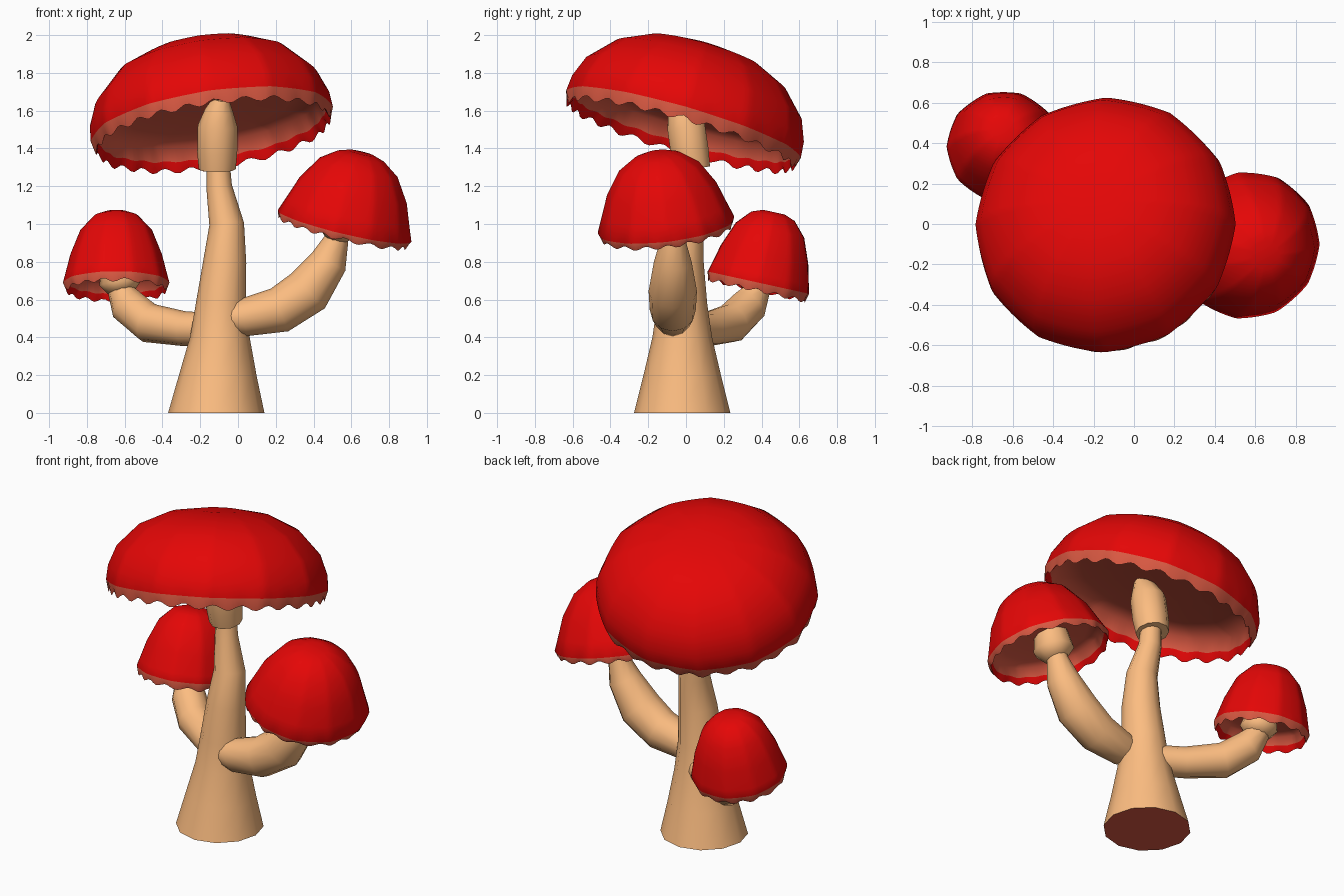
import bpy, bmesh, math
from mathutils import Vector

if "Cube" in bpy.data.objects:
    bpy.data.objects.remove(bpy.data.objects["Cube"])


def material(name, colour):
    m = bpy.data.materials.new(name)
    m.diffuse_color = (*colour, 1)
    m.use_nodes = True
    m.node_tree.nodes["Principled BSDF"].inputs["Base Color"].default_value = m.diffuse_color
    return m


RED = material("cap_red", (0.78, 0.002, 0.002))
CREAM = material("stem_cream", (0.98, 0.51, 0.22))
SALMON = material("gill_salmon", (0.70, 0.10, 0.055))


def finish(name, bm, mats, angle):
    bmesh.ops.recalc_face_normals(bm, faces=bm.faces)
    me = bpy.data.meshes.new(name)
    bm.to_mesh(me)
    bm.free()
    for m in mats:
        me.materials.append(m)
    ob = bpy.data.objects.new(name, me)
    bpy.context.collection.objects.link(ob)
    bpy.ops.object.select_all(action='DESELECT')
    ob.select_set(True)
    bpy.context.view_layer.objects.active = ob
    bpy.ops.object.shade_smooth_by_angle(angle=math.radians(angle))
    return ob


def bridge(bm, a, b, mat=0):
    n = len(a)
    for i in range(n):
        f = bm.faces.new((a[i], a[(i + 1) % n], b[(i + 1) % n], b[i]))
        f.material_index = mat


def tube(name, points, sides=12, base_mat=0):
    """Tapered tube through (x, y, z, radius) points."""
    bm = bmesh.new()
    pts = [Vector(p[:3]) for p in points]
    rings = []
    for i, p in enumerate(points):
        d = pts[min(i + 1, len(pts) - 1)] - pts[max(i - 1, 0)]
        if p[2] == 0:
            d = Vector((0, 0, 1))
        q = Vector((0, 0, 1)).rotation_difference(d)
        ring = []
        for k in range(sides):
            a = math.tau * k / sides
            ring.append(bm.verts.new(pts[i] + q @ Vector((p[3] * math.cos(a), p[3] * math.sin(a), 0))))
        rings.append(ring)
    for a, b in zip(rings, rings[1:]):
        bridge(bm, a, b)
    bm.faces.new(rings[0]).material_index = base_mat
    bm.faces.new(rings[-1])
    return finish(name, bm, [CREAM, SALMON], 60)


def cap(name, centre, slope, dome, ceiling, sides, waves, amp, lip):
    """Tilted dome with a scalloped lip and a hollow underside."""
    bm = bmesh.new()
    n = waves * 6
    q = Vector((0, 0, 1)).rotation_difference(Vector((-slope[0], -slope[1], 1)))
    R = dome[-1][0]
    # rows of radius, height, scallop amount, material of the band that ends there
    rows = [(r, h, 0, 0) for r, h in dome]
    rows += [(R - lip * 0.5, -lip, 1, 1), (R - lip * 1.1, lip * 0.3, 0.3, 0),
             (R - lip * 1.6, ceiling * 0.7, 0, 1), (R * 0.7, ceiling * 0.9, 0, 1),
             (R * 0.3, ceiling, 0, 1)]
    rings = []
    for r, h, w, _ in rows:
        ring = []
        for k in range(n):
            a = math.tau * k / n
            t = (a % (math.tau / sides)) - math.pi / sides
            flat = math.cos(math.pi / sides) / math.cos(t)
            rr = r * (0.5 + 0.5 * flat)
            z = h + w * amp * math.cos(waves * a + 0.8 * math.sin(3 * a))
            ring.append(bm.verts.new(Vector(centre) + q @ Vector((rr * math.cos(a), rr * math.sin(a), z))))
        rings.append(ring)
    for i in range(len(rings) - 1):
        bridge(bm, rings[i], rings[i + 1], rows[i + 1][3])
    bm.faces.new(rings[0])
    bm.faces.new(rings[-1]).material_index = 1
    return finish(name, bm, [RED, SALMON], 75)


# Caps
cap("main_cap", (-0.135, -0.02, 1.505), (0.15, -0.29),
    [(0.13, 0.46), (0.31, 0.43), (0.47, 0.355), (0.595, 0.225), (0.64, 0.11), (0.648, 0.025)],
    0.13, 12, 25, 0.015, 0.035)
cap("right_cap", (0.56, -0.105, 0.985), (-0.24, 0.12),
    [(0.07, 0.405), (0.13, 0.385), (0.215, 0.325), (0.295, 0.2), (0.335, 0.09), (0.367, 0.005)],
    0.09, 11, 17, 0.01, 0.027)
cap("left_cap", (-0.645, 0.38, 0.675), (0.0, -0.22),
    [(0.06, 0.397), (0.12, 0.375), (0.19, 0.30), (0.242, 0.17), (0.27, 0.06), (0.282, 0.015)],
    0.08, 10, 14, 0.01, 0.027)

# Main stem and its collar
tube("main_stem", [(-0.115, -0.02, 0, 0.255), (-0.105, -0.02, 0.2, 0.205), (-0.095, -0.02, 0.4, 0.158),
                   (-0.09, -0.02, 0.58, 0.132), (-0.07, -0.02, 0.8, 0.114), (-0.06, 0, 1.0, 0.092),
                   (-0.1, 0.025, 1.2, 0.068), (-0.108, 0.035, 1.42, 0.055)], base_mat=1)
tube("main_collar", [(-0.11, 0.035, 1.29, 0.098), (-0.11, 0.02, 1.38, 0.106), (-0.108, 0, 1.52, 0.105),
                     (-0.1, -0.025, 1.6, 0.075), (-0.09, -0.04, 1.66, 0.045)], 10)

# Side branches with flared collars
tube("right_branch", [(-0.035, -0.07, 0.5, 0.08), (0.03, -0.07, 0.505, 0.1), (0.22, -0.07, 0.545, 0.122),
                      (0.37, -0.07, 0.645, 0.128), (0.48, -0.07, 0.8, 0.1), (0.52, -0.07, 0.92, 0.065),
                      (0.54, -0.08, 1.08, 0.05)])
tube("right_collar", [(0.522, -0.075, 0.92, 0.062), (0.535, -0.085, 0.985, 0.12), (0.55, -0.09, 1.09, 0.1)], 10)
tube("left_branch", [(-0.1, 0.02, 0.44, 0.09), (-0.28, 0.12, 0.445, 0.092), (-0.47, 0.24, 0.475, 0.105),
                     (-0.58, 0.33, 0.565, 0.1), (-0.62, 0.375, 0.65, 0.07), (-0.63, 0.385, 0.76, 0.05)])
tube("left_collar", [(-0.62, 0.375, 0.635, 0.068), (-0.625, 0.38, 0.685, 0.11), (-0.635, 0.39, 0.77, 0.09)], 10)
